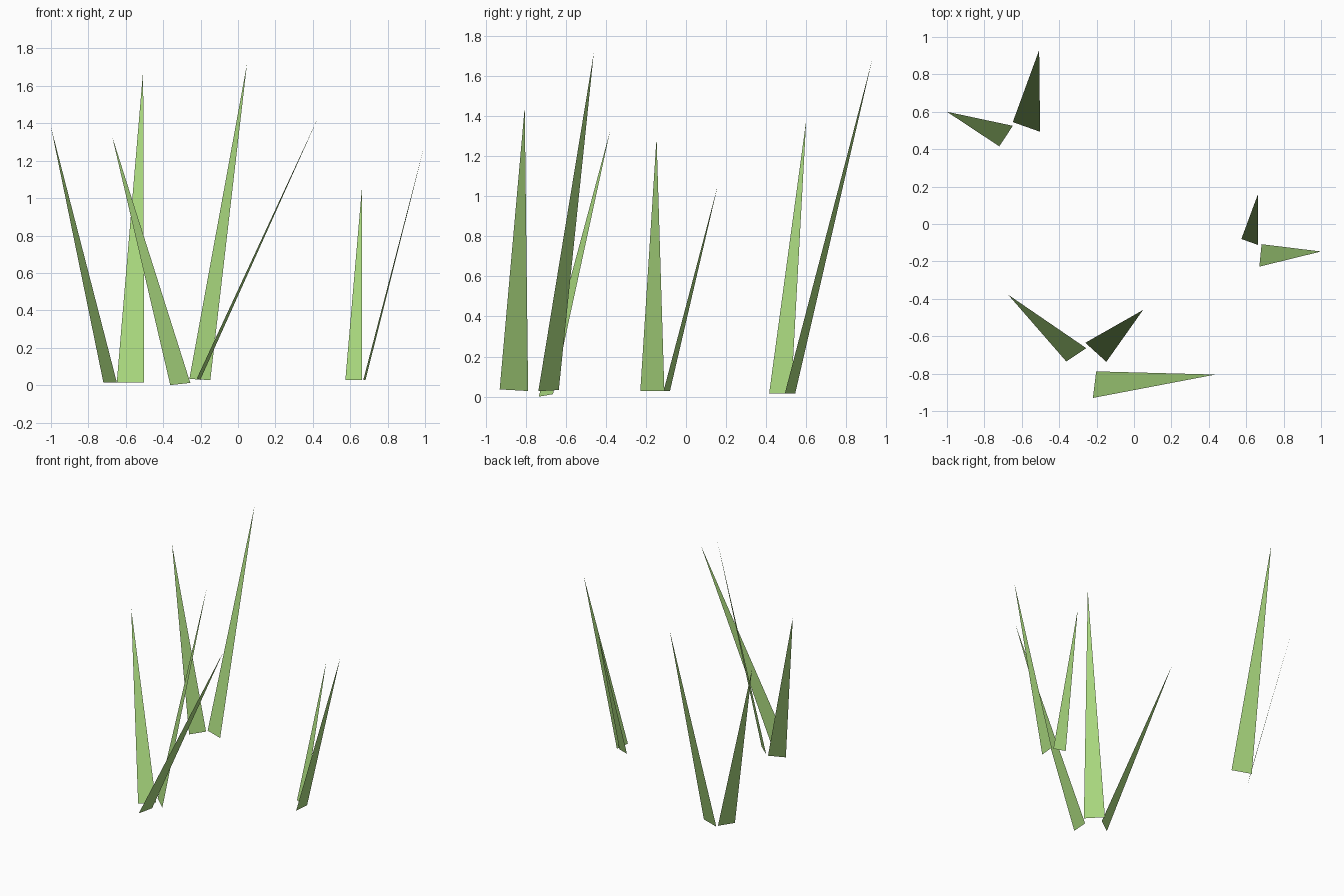
import bpy
from mathutils import Vector

# One flat grass colour
green = bpy.data.materials.new("grass green")
green.diffuse_color = (0.40, 0.69, 0.21, 1)


def tuft(name, blades):
    """A tuft of flat, pointed blades: each is (base corner, base corner, tip)."""
    verts, faces = [], []
    for a, b, tip in blades:
        a, b, tip = Vector(a), Vector(b), Vector(tip)
        if (b - a).cross(tip - a).z < 0:  # sunny side of the blade faces up
            a, b = b, a
        n = len(verts)
        verts += [a, b, tip]
        faces.append((n, n + 1, n + 2))
    mesh = bpy.data.meshes.new(name)
    mesh.from_pydata(verts, [], faces)
    mesh.materials.append(green)
    obj = bpy.data.objects.new(name, mesh)
    bpy.context.collection.objects.link(obj)
    return obj


# Back left pair of blades
tuft("back_tuft", [
    ((-0.648, 0.525, 0.015), (-0.72, 0.415, 0.015), (-1.0, 0.60, 1.38)),
    ((-0.648, 0.545, 0.015), (-0.502, 0.493, 0.015), (-0.507, 0.93, 1.685)),
])

# Right pair of blades
tuft("right_tuft", [
    ((0.574, -0.08, 0.028), (0.663, -0.112, 0.028), (0.663, 0.16, 1.06)),
    ((0.682, -0.108, 0.028), (0.67, -0.228, 0.028), (1.0, -0.147, 1.295)),
])

# Front trio of blades
tuft("front_tuft", [
    ((-0.255, -0.664, 0.012), (-0.362, -0.735, 0.0), (-0.673, -0.378, 1.33)),
    ((-0.26, -0.635, 0.033), (-0.148, -0.737, 0.027), (0.048, -0.46, 1.717)),
    ((-0.202, -0.788, 0.028), (-0.22, -0.93, 0.036), (0.435, -0.805, 1.445)),
])
